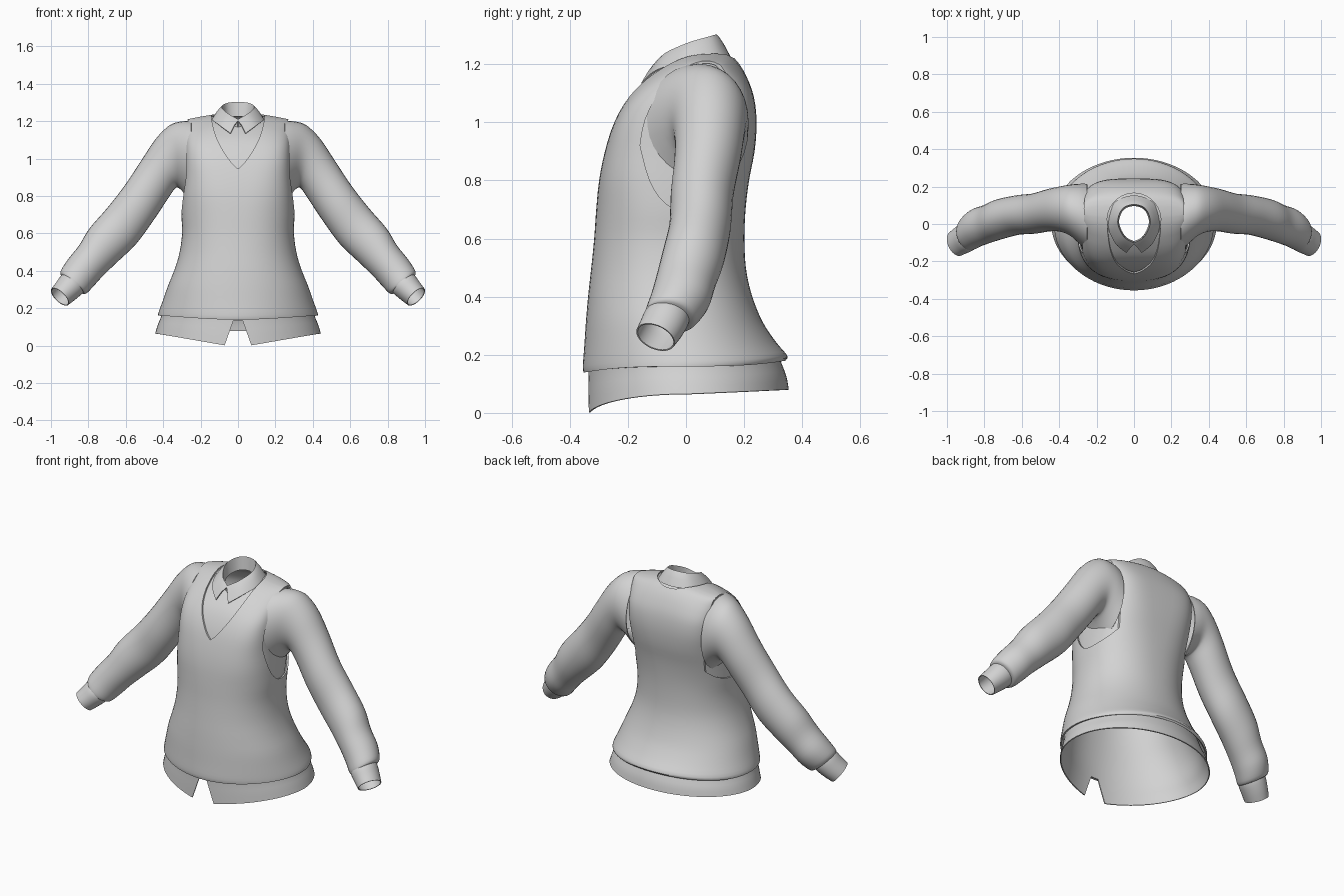
import bpy, bmesh, math

if "Cube" in bpy.data.objects:
    bpy.data.objects.remove(bpy.data.objects["Cube"])

cloth = bpy.data.materials.new("grey cloth")
cloth.diffuse_color = (0.65, 0.65, 0.65, 1)
cloth.use_nodes = True
cloth.node_tree.nodes["Principled BSDF"].inputs["Base Color"].default_value = cloth.diffuse_color


def spline(keys, steps):
    """Catmull-Rom through tuples of any length."""
    out = []
    for i in range(len(keys) - 1):
        p0, p1, p2 = keys[max(i - 1, 0)], keys[i], keys[i + 1]
        p3 = keys[min(i + 2, len(keys) - 1)]
        for s in range(steps):
            t = s / steps
            out.append(tuple(0.5 * (2 * b + (c - a) * t + (2 * a - 5 * b + 4 * c - d) * t ** 2
                                    + (3 * b - a - 3 * c + d) * t ** 3)
                             for a, b, c, d in zip(p0, p1, p2, p3)))
    out.append(tuple(keys[-1]))
    return out


def make(name, bm):
    bmesh.ops.recalc_face_normals(bm, faces=bm.faces)
    me = bpy.data.meshes.new(name)
    bm.to_mesh(me)
    bm.free()
    ob = bpy.data.objects.new(name, me)
    bpy.context.collection.objects.link(ob)
    return ob


def loft(name, rings, closed=True, cap_top=False):
    bm = bmesh.new()
    rows = [[bm.verts.new(p) for p in ring] for ring in rings]
    n = len(rows[0])
    for a, b in zip(rows, rows[1:]):
        for i in range(n if closed else n - 1):
            j = (i + 1) % n
            bm.faces.new((a[i], a[j], b[j], b[i]))
    if cap_top:  # bridge the front and back halves of the last ring
        r = rows[-1]
        for i in range(n // 2):
            quad = [r[i], r[i + 1], r[(n - i - 1) % n], r[(n - i) % n]]
            bm.faces.new(list(dict.fromkeys(quad)))
    ob = make(name, bm)
    ob.data.materials.append(cloth)
    return ob


def prism(name, outline, axis, lo, hi):
    """Cutter: outline in the two other axes, extruded along axis."""
    bm = bmesh.new()
    a, b = [[bm.verts.new((*p[:axis], d, *p[axis:])) for p in outline] for d in (lo, hi)]
    bm.faces.new(a)
    bm.faces.new(b)
    for i in range(len(a)):
        j = (i + 1) % len(a)
        bm.faces.new((a[i], a[j], b[j], b[i]))
    ob = make(name, bm)
    ob.hide_render = True
    return ob


def extent(me):
    return max(abs(v.co.x) for v in me.vertices), min(v.co.z for v in me.vertices)


def finish(ob, thick, cutters=(), offset=-1, angle=40):
    bpy.ops.object.select_all(action='DESELECT')
    ob.select_set(True)
    bpy.context.view_layer.objects.active = ob
    sol = ob.modifiers.new("thickness", 'SOLIDIFY')
    sol.thickness, sol.offset = thick, offset
    bpy.ops.object.modifier_apply(modifier=sol.name)
    for c in cutters:
        w, low = extent(ob.data)
        m = ob.modifiers.new("cut", 'BOOLEAN')
        m.object, m.operation = c, 'DIFFERENCE'
        # keep the first solver that leaves the garment's outline intact
        for solver, use_self in (('EXACT', False), ('EXACT', True), ('MANIFOLD', False)):
            m.solver, m.use_self = solver, use_self
            bpy.context.view_layer.update()
            me = ob.evaluated_get(bpy.context.evaluated_depsgraph_get()).data
            if len(me.vertices) > len(ob.data.vertices) * 0.6:
                w2, low2 = extent(me)
                if abs(w - w2) < 0.01 and abs(low - low2) < 0.03:
                    bpy.ops.object.modifier_apply(modifier=m.name)
                    break
        else:
            ob.modifiers.remove(m)
        bpy.data.objects.remove(c)
    bpy.ops.object.shade_smooth_by_angle(angle=math.radians(angle))


# Torso sections: height, half width, front y, back y, squareness
TORSO = [(0.16, 0.427, -0.352, 0.342, 2.0), (0.18, 0.424, -0.355, 0.348, 2.0),
         (0.24, 0.402, -0.350, 0.307, 2.05), (0.32, 0.374, -0.344, 0.260, 2.1),
         (0.41, 0.338, -0.336, 0.225, 2.15), (0.50, 0.312, -0.326, 0.206, 2.2),
         (0.60, 0.299, -0.316, 0.201, 2.3), (0.70, 0.302, -0.309, 0.205, 2.4),
         (0.80, 0.298, -0.299, 0.217, 2.7), (0.90, 0.290, -0.279, 0.236, 3.1),
         (1.00, 0.286, -0.247, 0.243, 3.6), (1.09, 0.284, -0.197, 0.233, 3.8),
         (1.16, 0.283, -0.136, 0.207, 3.8), (1.21, 0.282, -0.070, 0.176, 3.8),
         (1.24, 0.280, -0.005, 0.140, 3.8), (1.25, 0.274, 0.045, 0.095, 3.8)]


def vest_shift(x, y, z):
    tilt = 0.021 * (y / 0.35) ** 3 * min(1, max(0, (0.32 - z) / 0.16))
    droop = 0.042 * (abs(x) / 0.28) ** 1.4 * min(1, max(0, (z - 1.05) / 0.15))
    return tilt - droop


def shirt_shift(x, y, z):
    k = min(1, max(0, (0.16 - z) / 0.095))
    tail = 0.015 * y / 0.35 if y > 0 else -0.076 * max(0, 1 - abs(x) / 0.44)
    return (1 - k) * vest_shift(x, y, z) + k * tail


def torso_rings(table, shift, n=72):
    rings = []
    for z, hw, yf, yb, e in spline(table, 3):
        ring = []
        for i in range(n):
            c, s = math.cos(math.tau * i / n), math.sin(math.tau * i / n)
            x = hw * math.copysign(abs(c) ** (2 / e), c)
            y = (yf + yb) / 2 + (yb - yf) / 2 * math.copysign(abs(s) ** (2 / e), s)
            ring.append((x, y, z + shift(x, y, z)))
        rings.append(ring)
    return rings


def mirrored(half):
    """Half outline starting on the centre line, closed by its reflection."""
    return half + [(-x, v) for x, v in reversed(half) if x > 1e-6]


# Knitted vest with V neck and armholes
vee = spline([(0, 0.945), (0.035, 0.978), (0.09, 1.06), (0.125, 1.14), (0.143, 1.22)], 4)
v_cut = prism("v_cut", mirrored(vee + [(0.143, 1.5), (0, 1.5)]), 1, -0.6, 0.04)
nape = [(0.144 * math.sin(a), 0.02 + 0.145 * math.cos(a))
        for a in [math.pi / 2 * k / 10 for k in range(11)]]
nape[0] = (0, nape[0][1])
nape_cut = prism("nape_cut", mirrored(nape), 2, 1.1, 1.5)
hole = [(-0.158, 0.92), (-0.14, 1.01), (-0.085, 1.115), (-0.01, 1.185), (0.07, 1.213),
        (0.15, 1.175), (0.2, 1.09), (0.222, 0.99), (0.21, 0.89), (0.165, 0.79),
        (0.09, 0.725), (0.0, 0.7), (-0.07, 0.72), (-0.125, 0.8), (-0.158, 0.92)]
hole = spline(hole, 3)[:-1]
arm_cuts = []
for s in (1, -1):
    cut = prism("arm_cut", hole, 0, min(s * 0.245, s * 0.6), max(s * 0.245, s * 0.6))
    for v in cut.data.vertices:  # lean the cut outwards towards the shoulder
        v.co.x += s * 0.085 * (v.co.z - 0.95)
    arm_cuts.append(cut)
vest = loft("vest", torso_rings(TORSO, vest_shift), cap_top=True)
finish(vest, 0.009, [v_cut, nape_cut] + arm_cuts)

# Shirt body under the vest, with tails and a front notch
G = 0.014
inner = [(z - (G * 0.7 if z > 1.1 else 0), hw - G, yf + G, yb - G, e)
         for z, hw, yf, yb, e in TORSO[2:]]
hem = [(0.065, 0.443, -0.339, 0.354, 2.0), (0.11, 0.429, -0.338, 0.345, 2.0),
       (0.16, 0.410, -0.336, 0.326, 2.0)]
notch_cut = prism("notch_cut", mirrored([(0, -0.1), (0.107, -0.1), (0.024, 0.135), (0, 0.135)]),
                  1, -0.6, 0)
neck = spline([(0, -0.1), (0.045, -0.07), (0.08, -0.01), (0.08, 0.05), (0.05, 0.09), (0, 0.102)], 4)
neck_cut = prism("neck_cut", mirrored(neck), 2, 1.0, 1.5)
shirt = loft("shirt_body", torso_rings(hem + inner, shirt_shift), cap_top=True)
finish(shirt, 0.006, [notch_cut, neck_cut])

# Folded shirt collar: stand, top fold, flap edge
top = [(0, -0.102, 1.207), (0.055, -0.068, 1.238), (0.088, 0.01, 1.272),
       (0.062, 0.082, 1.293), (0, 0.105, 1.30)]
edge = [(0.040, -0.152, 1.133), (0.1, -0.100, 1.178), (0.136, 0.0, 1.208),
        (0.105, 0.11, 1.222), (0, 0.150, 1.226)]


def both_sides(half):
    return spline(half + [(-x, y, z) for x, y, z in reversed(half[:-1])], 5)


stand = [(x * 0.94, y * 0.94, z - 0.075) for x, y, z in top]
fold = [(x * 1.06, y * 1.05, z - 0.006) for x, y, z in top]
mid = [tuple(0.5 * (a + b) + d for a, b, d in zip(p, q, (0, 0, 0.005)))
       for p, q in zip(top, edge)]
collar = loft("collar", [both_sides(r) for r in (stand, top, fold, mid, edge)], closed=False)
finish(collar, 0.006, offset=0, angle=60)

# Sleeve sections: upper x, z, lower x, z, centre y, half depth, forward turn
SLEEVE = [(0.25, 1.200, 0.25, 0.76, 0.035, 0.180, 0), (0.30, 1.199, 0.285, 0.81, 0.055, 0.160, 0),
          (0.365, 1.178, 0.318, 0.843, 0.074, 0.136, 0), (0.44, 1.105, 0.338, 0.838, 0.080, 0.122, 0),
          (0.52, 0.985, 0.375, 0.785, 0.075, 0.114, 0), (0.61, 0.850, 0.455, 0.665, 0.056, 0.108, 0),
          (0.70, 0.735, 0.545, 0.543, 0.048, 0.106, 0), (0.795, 0.625, 0.645, 0.447, 0.025, 0.107, 0.05),
          (0.85, 0.535, 0.72, 0.375, 0.000, 0.102, 0.1), (0.91, 0.460, 0.77, 0.320, -0.020, 0.100, 0.15),
          (0.948, 0.398, 0.812, 0.278, -0.050, 0.088, 0.2),
          (0.942, 0.375, 0.832, 0.284, -0.064, 0.074, 0.2)]
CUFF = [(0.925, 0.395, 0.815, 0.305, -0.055, 0.071, 0.2), (0.948, 0.372, 0.833, 0.278, -0.068, 0.076, 0.25),
        (0.972, 0.338, 0.870, 0.246, -0.085, 0.073, 0.3), (0.997, 0.304, 0.908, 0.217, -0.105, 0.066, 0.4)]


def limb_rings(table, side, n=32):
    rings = []
    for ux, uz, lx, lz, cy, h, turn in spline(table, 4):
        ring = []
        for i in range(n):
            c, s = math.cos(math.tau * i / n), math.sin(math.tau * i / n)
            slip = turn * h * s
            ring.append((side * ((ux + lx) / 2 + (ux - lx) / 2 * c + 0.68 * slip), cy + h * s,
                         (uz + lz) / 2 + (uz - lz) / 2 * c - 0.72 * slip))
        rings.append(ring)
    return rings


for side, label in ((1, "left"), (-1, "right")):
    finish(loft(label + "_sleeve", limb_rings(SLEEVE, side)), 0.005, angle=50)
    finish(loft(label + "_cuff", limb_rings(CUFF, side)), 0.005, angle=50)
